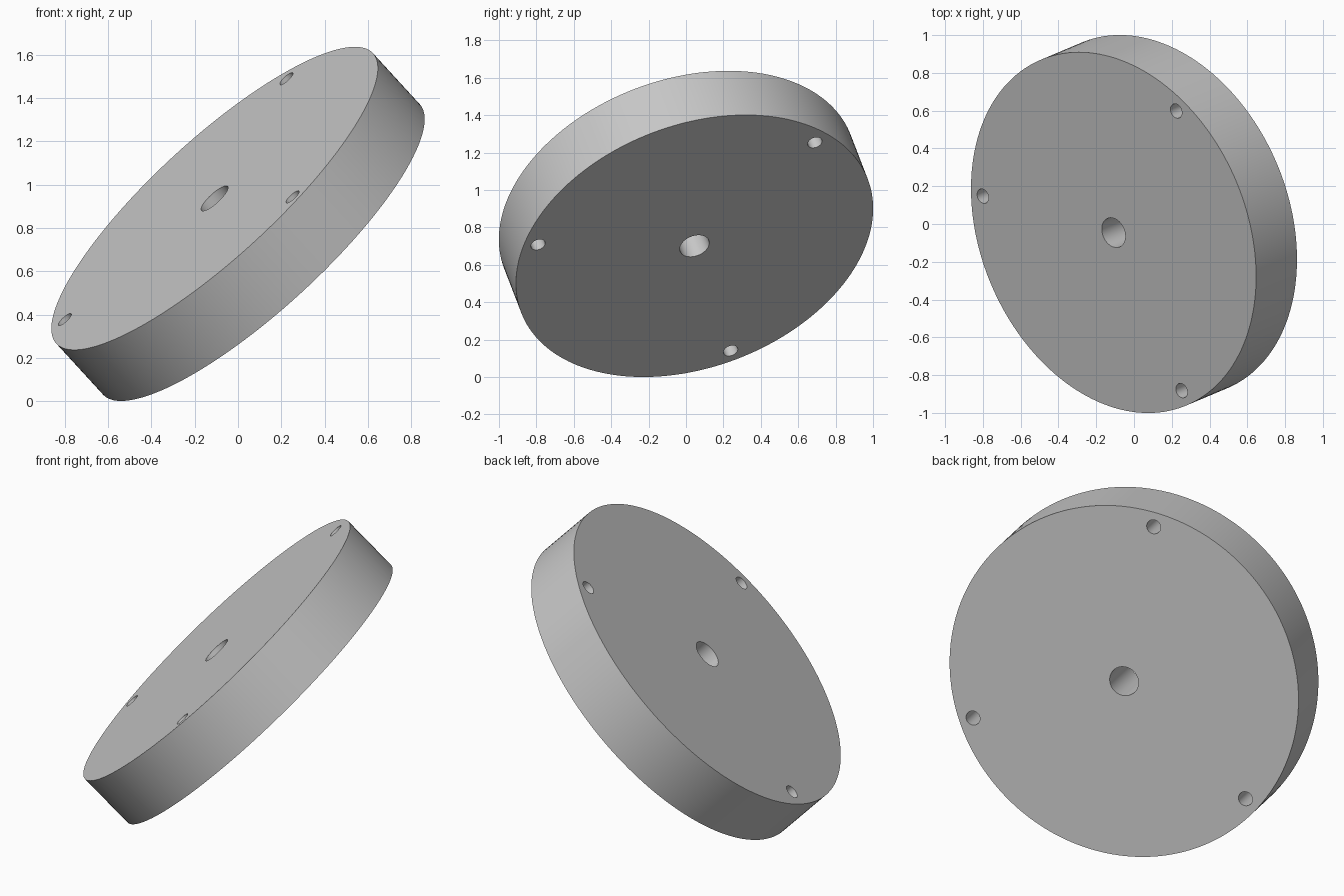
import bpy
import math
from mathutils import Matrix, Vector

cube = bpy.data.objects.get("Cube")
if cube:
    bpy.data.objects.remove(cube, do_unlink=True)

RADIUS, THICKNESS = 0.993, 0.333
BORE_RADIUS, BOLT_RADIUS, BOLT_CIRCLE = 0.082, 0.04, 0.911

# Tilted frame: local z is the disc axis, local x points at the first bolt hole
axis = Vector((-0.65, -0.274, 0.709)).normalized()
first = Vector((0.33, 0.643, 0.555))
first = (first - axis * first.dot(axis)).normalized()
frame = Matrix((first, axis.cross(first), axis)).transposed().to_4x4()
frame.translation = (0, 0, 0.819)

grey = bpy.data.materials.new("plain grey")
grey.use_nodes = True
grey.diffuse_color = (0.58, 0.58, 0.58, 1)
grey.node_tree.nodes["Principled BSDF"].inputs["Base Color"].default_value = grey.diffuse_color


def cylinder(name, radius, depth, sides, location=(0, 0, 0)):
    bpy.ops.mesh.primitive_cylinder_add(vertices=sides, radius=radius, depth=depth, location=location)
    obj = bpy.context.object
    obj.name = name
    obj.data.materials.append(grey)
    return obj


# Disc body
disc = cylinder("disc", RADIUS, THICKNESS, 160)

# Central bore and three bolt holes, all cut right through
cutters = [cylinder("bore_cutter", BORE_RADIUS, 1, 48)]
for i in range(3):
    a = math.tau * i / 3
    spot = (BOLT_CIRCLE * math.cos(a), BOLT_CIRCLE * math.sin(a), 0)
    cutters.append(cylinder("bolt_hole_cutter", BOLT_RADIUS, 1, 32, spot))

bpy.ops.object.select_all(action="DESELECT")
disc.select_set(True)
bpy.context.view_layer.objects.active = disc
for cutter in cutters:
    cutter.hide_render = True
    cut = disc.modifiers.new("hole", "BOOLEAN")
    cut.operation = "DIFFERENCE"
    cut.solver = "EXACT"
    cut.object = cutter
    bpy.ops.object.modifier_apply(modifier=cut.name)
    bpy.data.objects.remove(cutter, do_unlink=True)

# Smooth walls with crisp rims, then tilt into place
bpy.ops.object.shade_smooth_by_angle(angle=math.radians(30))
disc.matrix_world = frame
